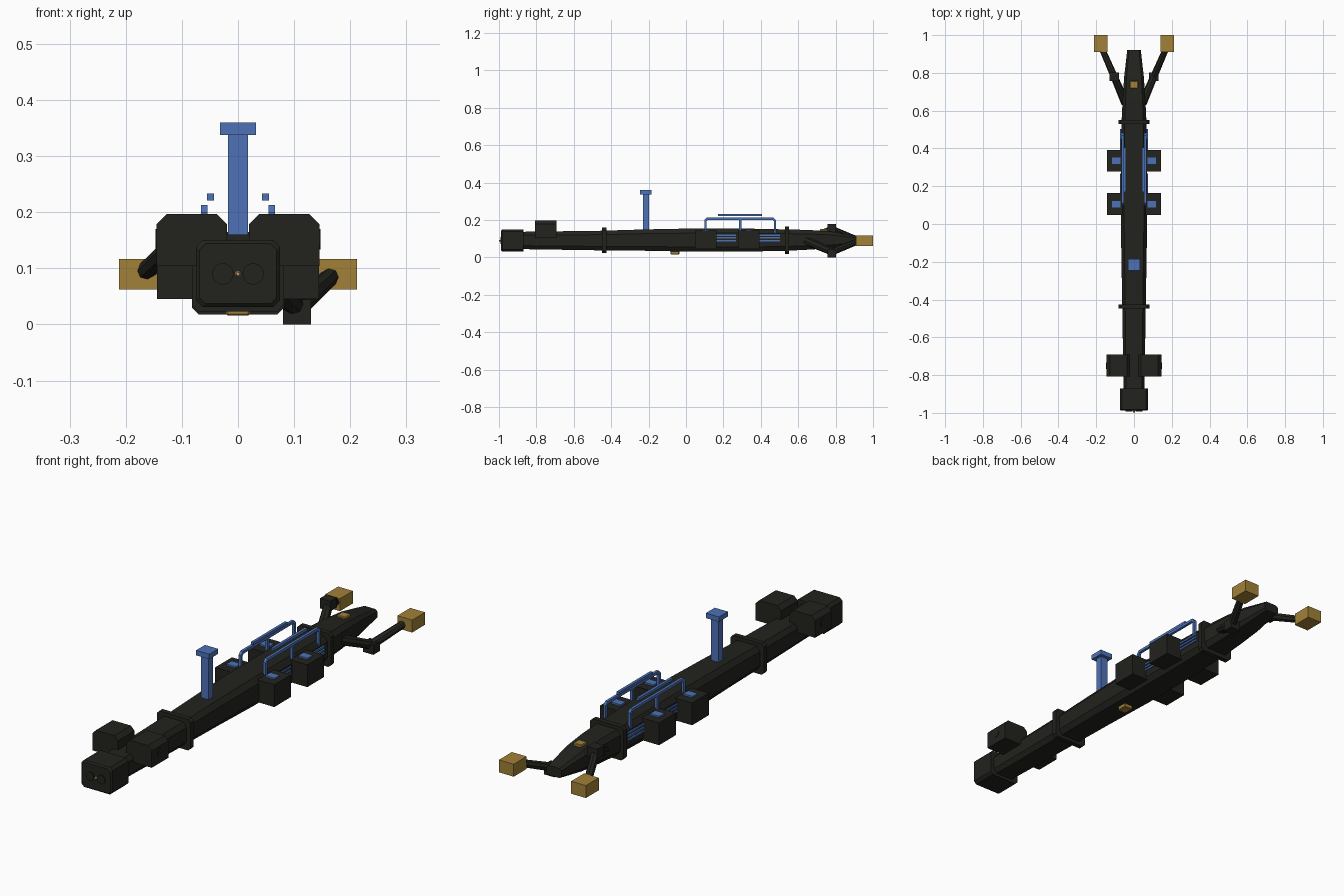
import bpy, bmesh, math
from mathutils import Vector

if "Cube" in bpy.data.objects:
    bpy.data.objects.remove(bpy.data.objects["Cube"])


def mat(name, rgb):
    m = bpy.data.materials.new(name)
    m.diffuse_color = (*rgb, 1)
    m.use_nodes = True
    m.node_tree.nodes["Principled BSDF"].inputs["Base Color"].default_value = m.diffuse_color
    return m


DARK = mat("dark_hull", (0.016, 0.017, 0.013))
BLUE = mat("blue_paint", (0.075, 0.17, 0.47))
GOLD = mat("gold_paint", (0.36, 0.22, 0.04))
TAN = mat("tan_lens", (0.6, 0.38, 0.2))


def finish(name, bm, m):
    bmesh.ops.recalc_face_normals(bm, faces=bm.faces)
    me = bpy.data.meshes.new(name)
    bm.to_mesh(me)
    bm.free()
    me.materials.append(m)
    ob = bpy.data.objects.new(name, me)
    bpy.context.collection.objects.link(ob)
    return ob


def octagon(hw, z0, z1, cx, cz):
    """Chamfered rectangle in the xz plane."""
    return [(-hw + cx, z0), (hw - cx, z0), (hw, z0 + cz), (hw, z1 - cz),
            (hw - cx, z1), (-hw + cx, z1), (-hw, z1 - cz), (-hw, z0 + cz)]


def loft(name, sections, m, x=0):
    """Join (y, profile) cross-sections into a closed hull."""
    bm = bmesh.new()
    rings = [[bm.verts.new((px + x, y, pz)) for px, pz in prof] for y, prof in sections]
    for a, b in zip(rings, rings[1:]):
        n = len(a)
        for i in range(n):
            bm.faces.new((a[i], a[(i + 1) % n], b[(i + 1) % n], b[i]))
    bm.faces.new(rings[0])
    bm.faces.new(rings[-1])
    return finish(name, bm, m)


def box(name, x, y, z, m, bevel=0):
    """Box from (min, max) ranges."""
    bm = bmesh.new()
    bmesh.ops.create_cube(bm, size=1)
    for v in bm.verts:
        v.co = [r[0] + (c + 0.5) * (r[1] - r[0]) for c, r in zip(v.co, (x, y, z))]
    if bevel:
        bmesh.ops.bevel(bm, geom=bm.edges[:], offset=bevel, segments=1, affect='EDGES')
    return finish(name, bm, m)


def rod(name, a, b, r0, r1, sides, m):
    """Straight prism or cone between two points."""
    a, b = Vector(a), Vector(b)
    bm = bmesh.new()
    bmesh.ops.create_cone(bm, cap_ends=True, segments=sides, radius1=r0, radius2=r1,
                          depth=(b - a).length)
    ob = finish(name, bm, m)
    ob.location = (a + b) / 2
    ob.rotation_euler = (b - a).to_track_quat('Z', 'Y').to_euler()
    return ob


def tube(name, pts, r, m):
    """Square-section tube along a path in a yz plane."""
    x, prev = pts[0][0], []
    bm = bmesh.new()
    pts = [Vector(p) for p in pts]
    for i, p in enumerate(pts):
        d0 = (p - pts[max(i - 1, 0)]).normalized()
        d1 = (pts[min(i + 1, len(pts) - 1)] - p).normalized()
        t = (d0 + d1).normalized()
        n = Vector((0, -t.z, t.y)) * r
        if d0.length and d1.length:
            n /= t.dot(d1)
        s = Vector((r, 0, 0))
        ring = [bm.verts.new(p + q) for q in (n + s, n - s, -n - s, -n + s)]
        if prev:
            for k in range(4):
                bm.faces.new((prev[k], prev[(k + 1) % 4], ring[(k + 1) % 4], ring[k]))
        else:
            bm.faces.new(ring)
        prev = ring
    bm.faces.new(prev)
    return finish(name, bm, m)


# Main hull: (y, half width, bottom, top)
hull = [(-0.90, 0.055, 0.045, 0.137), (-0.45, 0.062, 0.038, 0.143), (-0.22, 0.066, 0.036, 0.15),
        (0.03, 0.07, 0.031, 0.155), (0.30, 0.07, 0.031, 0.155), (0.54, 0.066, 0.036, 0.15),
        (0.66, 0.06, 0.042, 0.147), (0.78, 0.052, 0.05, 0.138), (0.92, 0.036, 0.07, 0.112)]
loft("hull", [(y, octagon(w, a, b, w * 0.25, (b - a) * 0.2)) for y, w, a, b in hull], DARK)

# Collars around the hull
for name, y, z0, z1 in (("front_collar", -0.437, 0.023, 0.16), ("rear_collar", 0.54, 0.018, 0.165)):
    p = octagon(0.082, z0, z1, 0.012, 0.012)
    loft(name, [(y - 0.011, p), (y + 0.011, p)], DARK)

# Nose block with lenses
nose = octagon(0.075, 0.031, 0.15, 0.012, 0.012)
loft("nose_block", [(-0.988, octagon(0.069, 0.037, 0.144, 0.011, 0.011)), (-0.982, nose),
                    (-0.87, nose)], DARK)
for s in (-1, 1):
    rod("nose_lens", (s * 0.027, -0.98, 0.09), (s * 0.027, -0.993, 0.09), 0.019, 0.019, 20, DARK)
rod("nose_light", (0, -0.98, 0.09), (0, -1.0, 0.09), 0.008, 0.003, 8, TAN)

# Raised pods behind the nose, each with a disc on the outer side
pod = octagon(0.0625, 0.09, 0.197, 0.018, 0.018)
pod[:4] = [(-0.0625, 0.104), (0.0625, 0.104), (0.0625, 0.13), (0.0625, 0.179)]
pod[7] = (-0.0625, 0.13)
for s in (-1, 1):
    loft("nose_pod", [(-0.808, pod), (-0.692, pod)], DARK, s * 0.0825)
    rod("pod_disc", (s * 0.14, -0.75, 0.152), (s * 0.147, -0.75, 0.152), 0.018, 0.018, 16, DARK)

for s in (-1, 1):
    # Side pods with blue hatches
    for y in (0.105, 0.335):
        box("side_pod", sorted((s * 0.055, s * 0.144)), (y - 0.058, y + 0.058),
            (0.045, 0.143), DARK)
        box("pod_hatch", sorted((s * 0.072, s * 0.117)), (y - 0.018, y + 0.018),
            (0.14, 0.15), BLUE)
    # Side vent slats
    for y in (0.15, 0.385):
        for z in (0.09, 0.105, 0.12):
            box("vent_slat", sorted((s * 0.06, s * 0.074)), (y, y + 0.117),
                (z - 0.004, z + 0.004), BLUE)
    # Hand rail: bent tube, middle post and top bar
    x = s * 0.06
    tube("rail", [(x, 0.104, 0.13), (x, 0.104, 0.197), (x, 0.114, 0.207), (x, 0.466, 0.207),
                  (x, 0.476, 0.197), (x, 0.476, 0.13)], 0.006, BLUE)
    tube("rail_post", [(x, 0.29, 0.14), (x, 0.29, 0.207)], 0.006, BLUE)
    box("rail_bar", sorted((s * 0.043, s * 0.055)), (0.17, 0.405), (0.221, 0.233), BLUE)

# Mast with cap
box("mast", (-0.018, 0.018), (-0.231, -0.199), (0.14, 0.34), BLUE)
box("mast_cap", (-0.032, 0.032), (-0.246, -0.184), (0.338, 0.36), BLUE)

# Tail arms: left bends upward, right bends downward
for s, side in ((-1, "left"), (1, "right")):
    z = 0.09
    elbow = (s * 0.105, 0.78, z - s * 0.06)
    rod(side + "_inner_arm", (s * 0.045, 0.64, z), elbow, 0.023, 0.019, 8, DARK)
    rod(side + "_outer_arm", elbow, (s * 0.17, 0.93, z), 0.019, 0.016, 8, DARK)
    ez = elbow[2]
    box(side + "_elbow", (elbow[0] - 0.025, elbow[0] + 0.025), (0.757, 0.803),
        sorted((ez - s * 0.03, ez + s * 0.014)), DARK)
    box(side + "_thruster", sorted((s * 0.14, s * 0.212)), (0.91, 1.0), (0.062, 0.117), GOLD)

# Small gold plates on tail top and belly
box("tail_plate", (-0.021, 0.021), (0.717, 0.758), (0.13, 0.151), GOLD, 0.003)
box("belly_plate", (-0.021, 0.021), (-0.083, -0.036), (0.016, 0.04), GOLD, 0.003)
